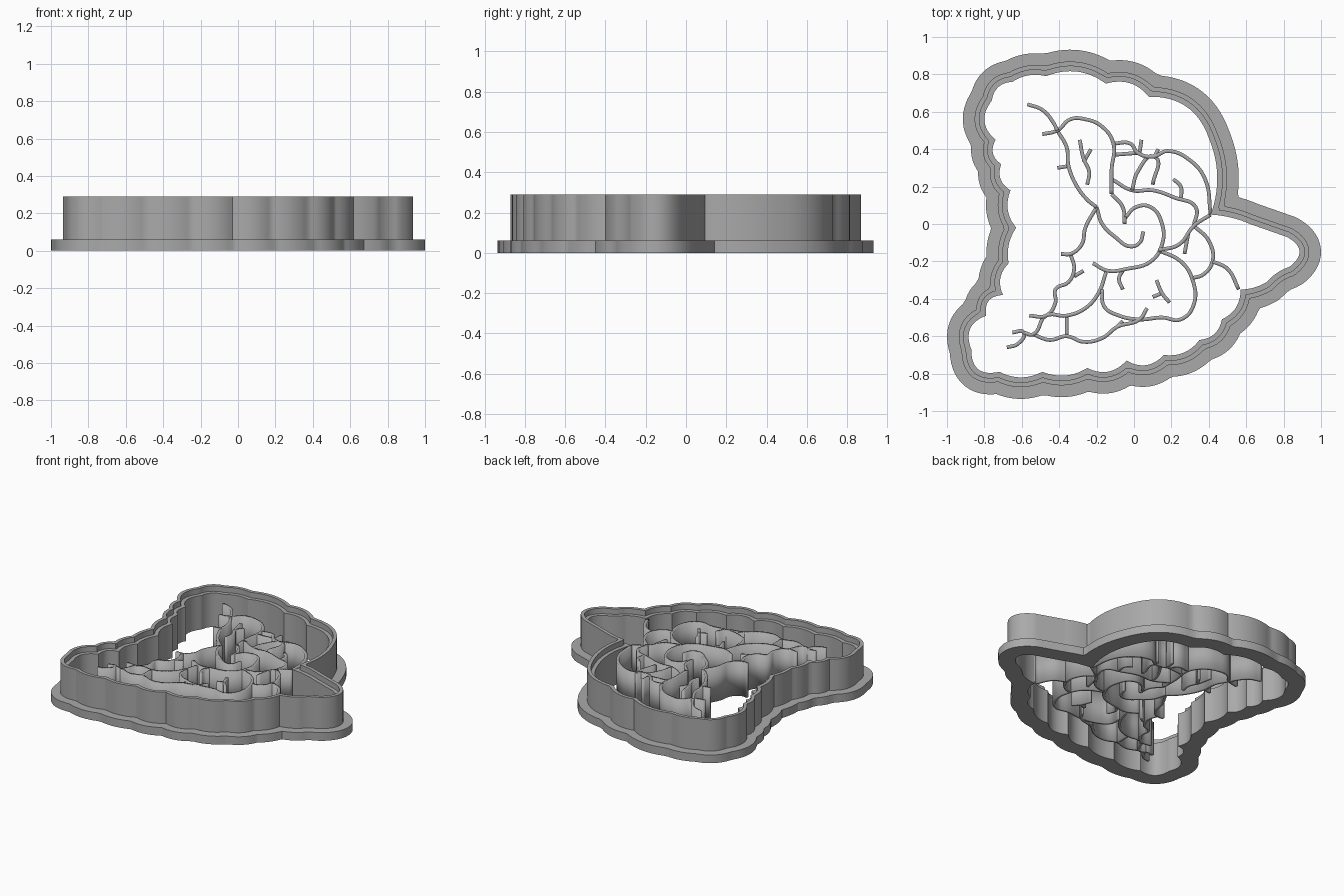
import bpy
from mathutils import Vector
from mathutils.geometry import intersect_point_line

cube = bpy.data.objects.get("Cube")
if cube:
    bpy.data.objects.remove(cube, do_unlink=True)

UNIT = 0.01
BASE_TOP, LEDGE_TOP, RIM_TOP = 0.06, 0.25, 0.29

grey = bpy.data.materials.new("plain grey plastic")
grey.use_nodes = True
grey.diffuse_color = (0.4, 0.4, 0.4, 1)
grey.node_tree.nodes["Principled BSDF"].inputs["Base Color"].default_value = grey.diffuse_color

# Scalloped inner edge, clockwise: cusp x, cusp y, outward sag of the arc to the next cusp
SCALLOPS = [
    (-65, 76, 2), (-47, 79, 4.5), (-15, 75, 4), (8, 68, 7), (40, 46, 4),
    (41, 5, 1), (62, 0, 0), (82, -7, 6), (83, -23, -1), (71, -31, 1), (57, -35, 3),
    (47, -51, 3), (35, -62, 3), (16, -70, 4), (-4, -73, 4), (-25, -77, 3),
    (-49, -79, 3), (-72, -79, 6), (-87, -67, 5), (-79, -49, 4), (-70, -38, 3),
    (-67, -21, 2), (-63, -2, 3), (-66, 18, 3), (-71, 32, 3), (-74, 45, 5), (-76, 66, 3),
]


def scallop_samples(steps=16):
    """Points and outward normals along every scallop."""
    samples = []
    for i, (x, y, sag) in enumerate(SCALLOPS):
        nx, ny, _ = SCALLOPS[(i + 1) % len(SCALLOPS)]
        a, b = Vector((x, y, 0)) * UNIT, Vector((nx, ny, 0)) * UNIT
        along = b - a
        out = Vector((-along.y, along.x, 0)).normalized()
        for k in range(steps + 1):
            t = k / steps
            point = a + along * t + out * 4 * sag * UNIT * t * (1 - t)
            tangent = along + out * 4 * sag * UNIT * (1 - 2 * t)
            samples.append((point, Vector((-tangent.y, tangent.x, 0)).normalized()))
    return samples


SAMPLES = scallop_samples()


def gap_to_edge(p):
    best = 9.0
    for i, (a, _) in enumerate(SAMPLES):
        b = SAMPLES[i - 1][0]
        if (a - b).length < 1e-6:
            continue
        q, t = intersect_point_line(p, a, b)
        q = a if t < 0 else b if t > 1 else q
        best = min(best, (p - q).length)
    return best


def offset_outline(distance):
    """Grow the inner edge outward and trim the overlaps at the cusps."""
    ring = []
    for point, normal in SAMPLES:
        p = point + normal * distance
        if distance and gap_to_edge(p) < distance - 0.001:
            continue
        if not ring or (p - ring[-1]).length > 0.002:
            ring.append(p)
    return ring


def finish(obj, thickness=0):
    """Turn a curve into a mesh, with optional wall thickness."""
    bpy.context.collection.objects.link(obj)
    bpy.ops.object.select_all(action="DESELECT")
    obj.select_set(True)
    bpy.context.view_layer.objects.active = obj
    bpy.ops.object.convert(target="MESH")
    obj = bpy.context.object
    if thickness:
        solid = obj.modifiers.new("Thickness", "SOLIDIFY")
        solid.thickness, solid.offset = thickness, 0
    obj.data.materials.clear()
    obj.data.materials.append(grey)
    bpy.ops.object.shade_smooth_by_angle()


def make_curve(name, bottom, top, dims):
    curve = bpy.data.curves.new(name, "CURVE")
    curve.dimensions = dims
    curve.extrude = (top - bottom) / 2
    obj = bpy.data.objects.new(name, curve)
    obj.location.z = (top + bottom) / 2
    return obj


def ring_wall(name, outer, inner, bottom, top):
    obj = make_curve(name, bottom, top, "2D")
    obj.data.fill_mode = "BOTH"
    for loop in (outer, inner):
        spline = obj.data.splines.new("POLY")
        spline.points.add(len(loop) - 1)
        for sp, p in zip(spline.points, loop):
            sp.co = (p.x, p.y, 0, 1)
        spline.use_cyclic_u = True
    finish(obj)


def stamp_lines(name, paths):
    obj = make_curve(name, 0, LEDGE_TOP, "3D")
    obj.data.resolution_u = 6
    for path in paths:
        spline = obj.data.splines.new("BEZIER")
        spline.bezier_points.add(len(path) - 1)
        for bp, (x, y) in zip(spline.bezier_points, path):
            bp.co = (x * UNIT, y * UNIT, 0)
            bp.handle_left_type = bp.handle_right_type = "AUTO"
    finish(obj, 0.02)


# Flange, inner ledge and tall cutting rim
inner, blade, wall, flange = [offset_outline(d) for d in (0, 0.027, 0.052, 0.115)]
ring_wall("base_flange", flange, inner, 0, BASE_TOP)
ring_wall("inner_ledge", blade, inner, BASE_TOP, LEDGE_TOP)
ring_wall("cutting_rim", wall, blade, BASE_TOP, RIM_TOP)

# Branching inner walls, grouped by area
stamp_lines("upper_left_lines", [
    [(-57, 64), (-49, 61), (-43, 54), (-41, 50)],
    [(-49, 48), (-41, 50), (-34, 56), (-26, 56), (-17, 52), (-11, 43), (-12, 29), (-12, 16)],
    [(-12, 16), (-6, 9), (-5, 0)],
    [(-41, 50), (-36, 41), (-35, 31), (-31, 21), (-25, 13), (-20, 9)],
    [(-41, 30), (-35, 31)],
    [(-29, 45), (-27, 35), (-24, 28), (-25, 21)],
    [(-23, 40), (-27, 33)],
])
stamp_lines("upper_right_lines", [
    [(-11, 43), (-2, 43), (2, 38), (10, 36), (18, 39), (30, 34), (38, 24), (41, 5)],
    [(-11, 37), (2, 38)],
    [(4, 45), (3, 38)],
    [(13, 40), (11, 36)],
    [(-1, 18), (2, 28), (11, 36), (10, 21)],
    [(-12, 24), (-1, 18), (10, 18), (22, 14), (33, 9), (32, -1)],
    [(21, 24), (25, 20), (25, 13)],
    [(41, 5), (32, -1), (24, -11), (13, -14)],
])
stamp_lines("middle_lines", [
    [(-20, 9), (-26, -2), (-28, -11), (-34, -16), (-39, -16)],
    [(-20, 9), (-17, 0), (-10, -7), (-2, -12), (3, -10), (5, -4)],
    [(-22, -21), (-14, -25), (-4, -24), (9, -20), (15, -11), (15, 0), (9, 9), (1, 9), (-5, 3)],
    [(-6, -35), (-8, -29), (-6, -25)],
    [(32, -1), (40, -9), (42, -20), (37, -27), (31, -29)],
    [(42, -20), (50, -24), (56, -35)],
    [(27, -16), (29, -5)],
])
stamp_lines("lower_lines", [
    [(-34, -16), (-32, -24), (-35, -31), (-42, -35), (-42, -42), (-47, -49), (-56, -49)],
    [(-32, -28), (-27, -25)],
    [(-68, -66), (-62, -64), (-59, -58), (-65, -58)],
    [(-59, -58), (-54, -59), (-47, -49), (-36, -49), (-26, -45), (-19, -37), (-15, -26)],
    [(-54, -59), (-45, -62), (-36, -60), (-27, -63), (-17, -61), (-9, -55), (3, -51), (7, -45)],
    [(-36, -49), (-36, -60)],
    [(-17, -35), (-16, -44), (-8, -49), (3, -51), (15, -50), (25, -51), (32, -43),
     (31, -29), (25, -20), (13, -14)],
    [(12, -30), (15, -37), (19, -42)],
    [(15, -37), (10, -39)],
    [(-9, -55), (-6, -52)],
])
